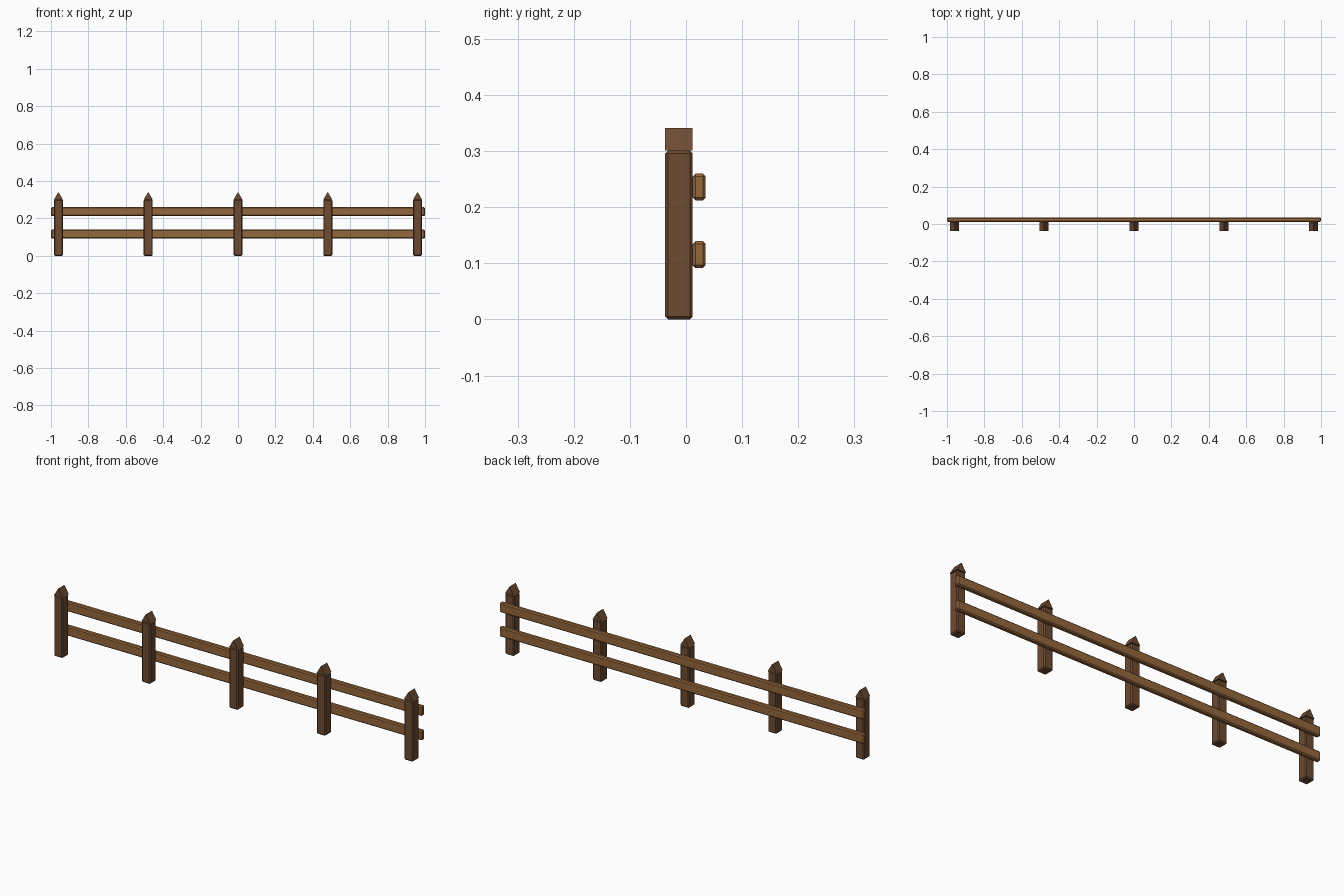
import bpy, bmesh

if "Cube" in bpy.data.objects:
    bpy.data.objects.remove(bpy.data.objects["Cube"])


def material(name, color):
    m = bpy.data.materials.new(name)
    m.diffuse_color = (*color, 1)
    m.use_nodes = True
    m.node_tree.nodes["Principled BSDF"].inputs["Base Color"].default_value = m.diffuse_color
    return m


dark_wood = material("dark brown wood", (0.155, 0.07, 0.032))
light_wood = material("light brown wood", (0.30, 0.136, 0.043))


def finish(bm, name, mat):
    bmesh.ops.recalc_face_normals(bm, faces=bm.faces)
    mesh = bpy.data.meshes.new(name)
    bm.to_mesh(mesh)
    bm.free()
    mesh.materials.append(mat)
    ob = bpy.data.objects.new(name, mesh)
    bpy.context.collection.objects.link(ob)
    return ob


def beam(name, center, size, mat, bevel=0.005):
    """Box with chamfered edges."""
    bm = bmesh.new()
    bmesh.ops.create_cube(bm, size=1)
    for v in bm.verts:
        v.co = [c + s * k for c, s, k in zip(center, size, v.co)]
    bmesh.ops.bevel(bm, geom=bm.edges[:], offset=bevel, segments=1,
                    affect='EDGES', profile=0.5)
    return finish(bm, name, mat)


def gable(name, x, y, z, width, depth, height, mat):
    """Triangular prism with its ridge running front to back."""
    bm = bmesh.new()
    profile = [(-width / 2, 0), (width / 2, 0), (0, height)]
    face = bm.faces.new([bm.verts.new((x + px, y - depth / 2, z + pz))
                         for px, pz in profile])
    ext = bmesh.ops.extrude_face_region(bm, geom=[face], use_keep_orig=True)
    for v in ext["geom"]:
        if isinstance(v, bmesh.types.BMVert):
            v.co.y += depth
    return finish(bm, name, mat)


# Five posts with pointed caps
POST_Y = -0.0125
for i in range(5):
    x = (i - 2) * 0.48
    beam(f"post_{i + 1}", (x, POST_Y, 0.1505), (0.048, 0.049, 0.301), dark_wood)
    gable(f"post_cap_{i + 1}", x, POST_Y, 0.301, 0.048, 0.049, 0.04, dark_wood)

# Two horizontal rails behind the posts
for name, z in (("lower_rail", 0.1155), ("upper_rail", 0.236)):
    beam(name, (0, 0.0235, z), (2.0, 0.023, 0.048), light_wood)
